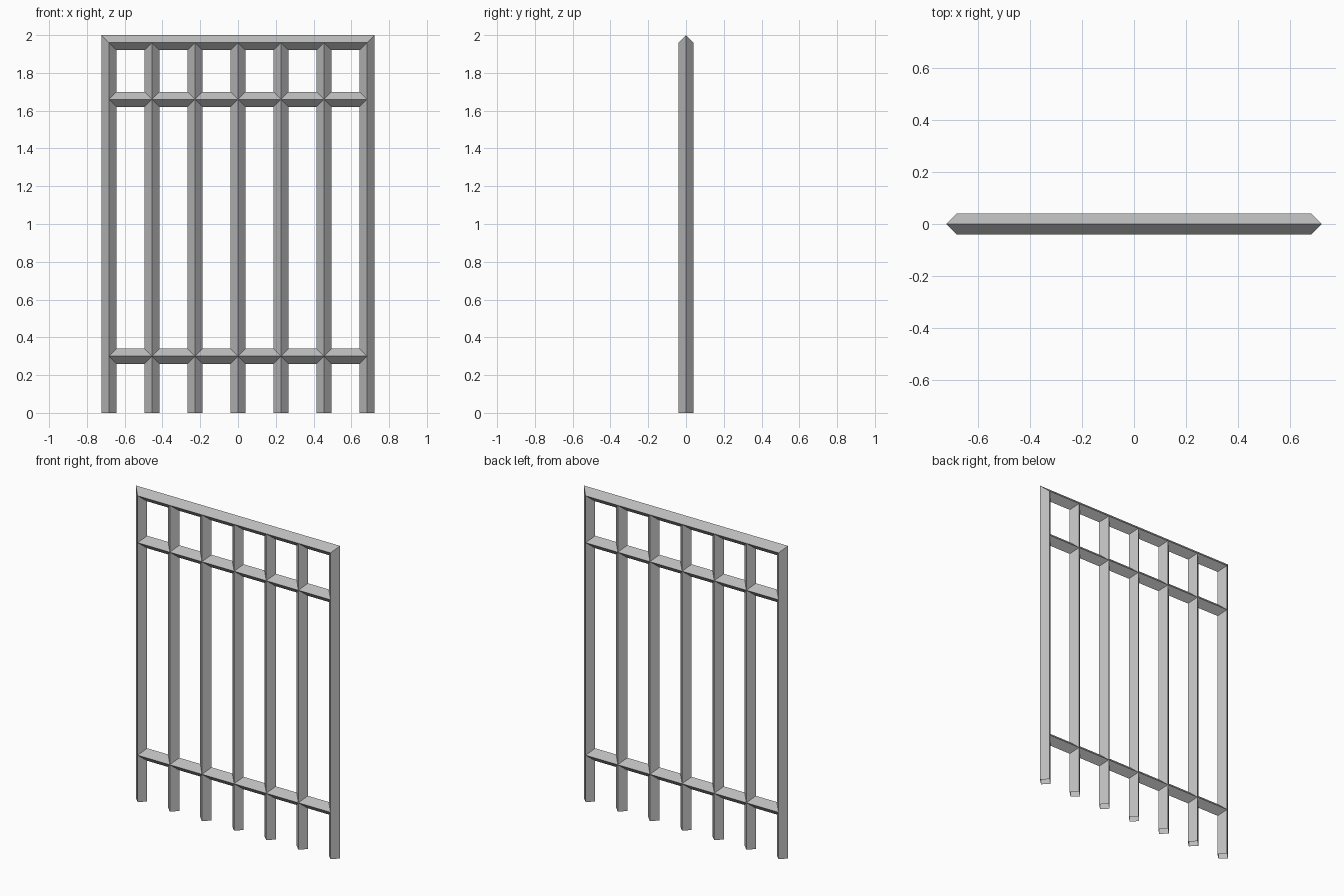
import bpy
import bmesh
from mathutils import Vector

cube = bpy.data.objects.get("Cube")
if cube:
    bpy.data.objects.remove(cube, do_unlink=True)

H = 0.04                      # half width of the diamond section
PITCH = 0.2275                # spacing of the posts
XS = [PITCH * (i - 3) for i in range(7)]
ZS = [0, 0.30, 1.66, 2 - H]   # ground, lower rail, middle rail, top rail

metal = bpy.data.materials.new("grey metal")
metal.use_nodes = True
COLOUR = (0.5, 0.5, 0.5, 1)
metal.diffuse_color = COLOUR
metal.node_tree.nodes["Principled BSDF"].inputs["Base Color"].default_value = COLOUR


def linked(col, row, step):
    """True if a bar leaves this grid node in the given direction."""
    c, r = col + step[0], row + step[1]
    if not (0 <= c < len(XS) and 0 <= r < len(ZS)):
        return False
    return step[0] == 0 or row > 0


def end_ring(node, ahead):
    """Four corners of a bar end, mitred against the bars it meets."""
    col, row = node
    back = (-ahead[0], -ahead[1])
    centre = Vector((XS[col], 0, ZS[row]))
    along = Vector((ahead[0], 0, ahead[1]))
    sides = []
    for s in (1, -1):
        side = (s * abs(ahead[1]), s * abs(ahead[0]))
        other = (-side[0], -side[1])
        if linked(col, row, side):
            trim = H
        elif linked(col, row, other) and not linked(col, row, back):
            trim = -H
        else:
            trim = 0
        sides.append(centre + Vector((side[0], 0, side[1])) * H + along * trim)
    ridge = Vector((0, H, 0))
    return [sides[0], centre + ridge, sides[1], centre - ridge]


def bar(name, nodes):
    """A hollow diamond bar running through a line of grid nodes."""
    bm = bmesh.new()
    for a, b in zip(nodes, nodes[1:]):
        step = (b[0] - a[0], b[1] - a[1])
        start = [bm.verts.new(p) for p in end_ring(a, step)]
        end = [bm.verts.new(p) for p in end_ring(b, (-step[0], -step[1]))]
        middle = Vector((XS[a[0]] + XS[b[0]], 0, ZS[a[1]] + ZS[b[1]])) / 2
        for i in range(4):
            j = (i + 1) % 4
            face = bm.faces.new((start[i], start[j], end[j], end[i]))
            face.normal_update()
            if face.normal.dot(face.calc_center_median() - middle) < 0:
                face.normal_flip()
    bmesh.ops.remove_doubles(bm, verts=bm.verts, dist=0.0001)
    mesh = bpy.data.meshes.new(name)
    bm.to_mesh(mesh)
    bm.free()
    mesh.materials.append(metal)
    bpy.context.collection.objects.link(bpy.data.objects.new(name, mesh))


# Upright posts
for col in range(len(XS)):
    bar(f"post_{col + 1}", [(col, row) for row in range(len(ZS))])

# Cross rails
for row, name in enumerate(("lower_rail", "middle_rail", "top_rail"), start=1):
    bar(name, [(col, row) for col in range(len(XS))])
